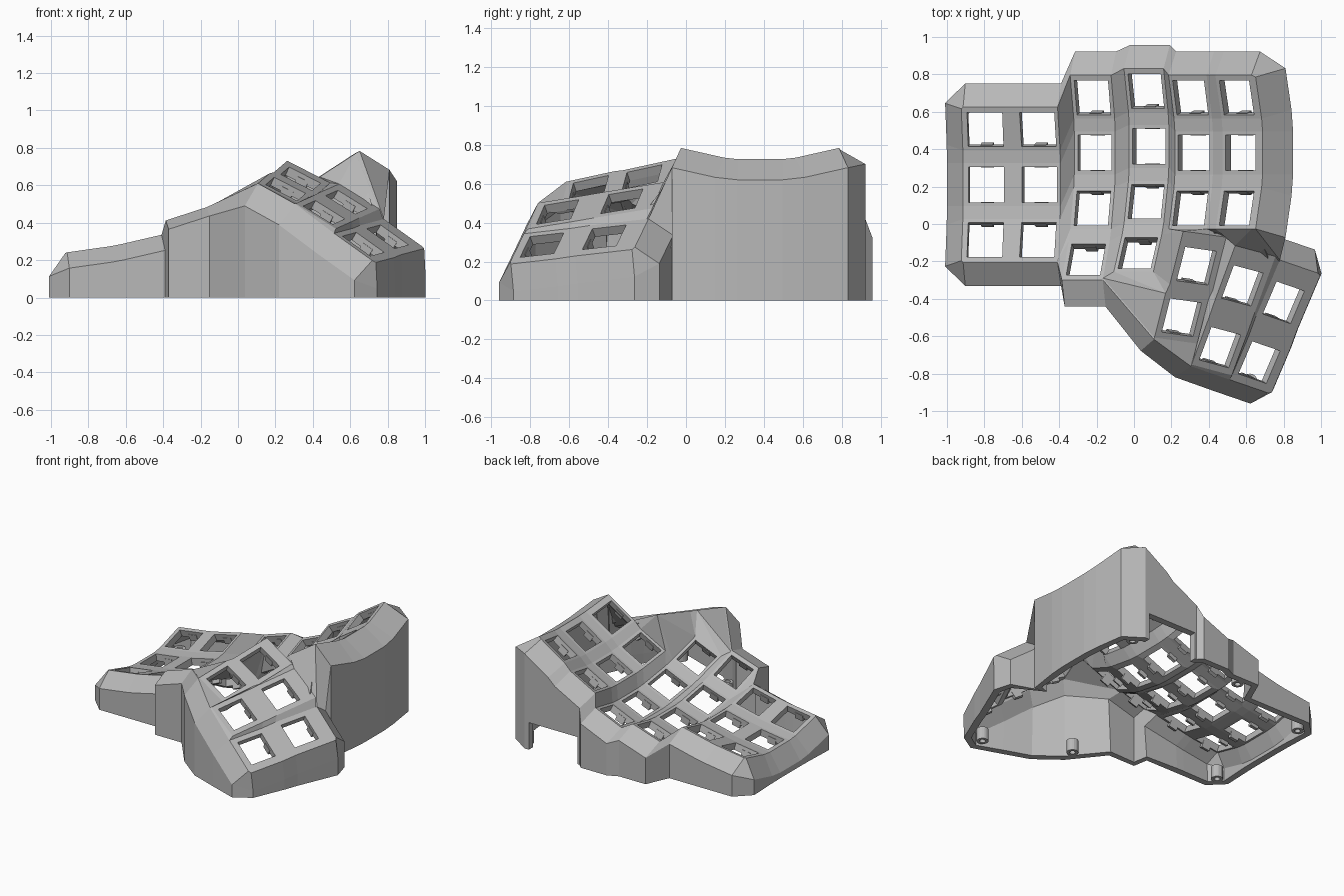
import bpy, bmesh
from math import radians
from mathutils import Matrix, Vector

cube = bpy.data.objects.get("Cube")
if cube:
    bpy.data.objects.remove(cube)

grey = bpy.data.materials.new("plain_grey")
grey.use_nodes = True
grey.diffuse_color = (0.48, 0.48, 0.48, 1)
grey.node_tree.nodes["Principled BSDF"].inputs["Base Color"].default_value = grey.diffuse_color


def make_object(name, bm):
    mesh = bpy.data.meshes.new(name)
    bm.to_mesh(mesh)
    bm.free()
    mesh.materials.append(grey)
    obj = bpy.data.objects.new(name, mesh)
    bpy.context.collection.objects.link(obj)
    return obj


HOLE, RADIUS = 0.095, 1.14
frames, extents = {}, {}

# Finger key frames: x, y, z of the middle row, sideways tilt, number of rows
COLUMNS = [(-0.79, 0.21, 0.187, 8, 3), (-0.505, 0.21, 0.24, 13, 3),
           (-0.21, 0.38, 0.243, 18, 4), (0.08, 0.415, 0.293, 23, 4),
           (0.32, 0.38, 0.483, 28, 3), (0.57, 0.38, 0.65, 33, 3)]
for c, (x, y, z, tilt, rows) in enumerate(COLUMNS):
    for r in range(rows):
        frames[c, r] = (Matrix.Translation((x, y, z))
                        @ Matrix.Rotation(radians(-tilt), 4, 'Y')
                        @ Matrix.Translation((0, 0, RADIUS))
                        @ Matrix.Rotation(radians(15 * (1 - r)), 4, 'X')
                        @ Matrix.Translation((0, 0, -RADIUS)))
        extents[c, r] = (0.115, 0.115, 0.115)

# Thumb key frames: each column has a heading and a sideways drop
THUMB = {"up": [(0.335, -0.225, 0.635), (0.58, -0.33, 0.51), (0.80, -0.42, 0.325)],
         "lo": [(0.255, -0.50, 0.58), (0.46, -0.66, 0.455), (0.67, -0.74, 0.285)]}
for i, (heading, drop) in enumerate(((-8, 27), (-15, 31), (-19, 34))):
    turn = Matrix.Rotation(radians(heading), 3, 'Z') @ Matrix.Rotation(radians(drop), 3, 'Y')
    ax = turn @ Vector((1, 0, 0))
    ay = Vector(THUMB["up"][i]) - Vector(THUMB["lo"][i])
    az = ax.cross(ay).normalized()
    ay = az.cross(ax)
    for row in THUMB:
        m = Matrix((ax, ay, az)).transposed().to_4x4()
        m.translation = THUMB[row][i]
        frames[row, i] = m
    extents["up", i] = (0.13, 0.18 if i == 0 else 0.2, 0.12)
    extents["lo", i] = (0.13, 0.12, 0.13)

SIGN = {"tl": (-1, 1), "tr": (1, 1), "br": (1, -1), "bl": (-1, -1)}
LOOP = list(SIGN)


def corner_local(key, cn):
    sx, sy = SIGN[cn]
    half, up, down = extents[key]
    return Vector((sx * half, up if sy > 0 else -down, 0))


bm = bmesh.new()
corner = {}


def face(verts):
    verts = list(dict.fromkeys(verts))
    if len(verts) > 2:
        bm.faces.new(verts)


def web(*refs):
    face([corner[k, cn] for k, cn in refs])


# Key plates with square holes
for key, m in frames.items():
    inner = []
    for cn in LOOP:
        corner[key, cn] = bm.verts.new(m @ corner_local(key, cn))
        sx, sy = SIGN[cn]
        inner.append(bm.verts.new(m @ Vector((sx * HOLE, sy * HOLE, 0))))
    for i in range(4):
        j = (i + 1) % 4
        face([corner[key, LOOP[i]], corner[key, LOOP[j]], inner[j], inner[i]])


# Webs between neighbouring plates
def join_grid(at):
    for (c, r), k in at.items():
        below, right, diag = at.get((c, r + 1)), at.get((c + 1, r)), at.get((c + 1, r + 1))
        if below:
            web((k, "bl"), (k, "br"), (below, "tr"), (below, "tl"))
        if right:
            web((k, "tr"), (right, "tl"), (right, "bl"), (k, "br"))
        if below and right and diag:
            web((k, "br"), (right, "bl"), (diag, "tl"), (below, "tr"))


join_grid({k: k for k in frames if k[0] not in THUMB})
join_grid({(i, j): (row, i) for j, row in enumerate(("up", "lo")) for i in range(3)})
web(((1, 2), "br"), ((2, 2), "bl"), ((2, 3), "tl"))
web(((1, 2), "br"), ((2, 3), "tl"), ((2, 3), "bl"))
web(((3, 2), "br"), ((4, 2), "bl"), ((3, 3), "tr"))

# Bridge between the finger area and the thumb cluster
fingers = [corner[k, cn] for k, cn in (
    ((2, 3), "br"), ((3, 3), "bl"), ((3, 3), "br"), ((3, 3), "tr"),
    ((4, 2), "bl"), ((4, 2), "br"), ((5, 2), "bl"), ((5, 2), "br"))]
thumb = [corner[("lo", 0), "bl"], corner[("lo", 0), "tl"], corner[("up", 0), "bl"]]
thumb += [corner[("up", i), cn] for i in range(2) for cn in ("tl", "tr")]
thumb.append(corner[("up", 2), "tl"])
i = j = 0
while i < len(fingers) - 1 or j < len(thumb) - 1:
    step_i = i < len(fingers) - 1 and (
        j == len(thumb) - 1 or (fingers[i + 1].co - thumb[j].co).length
        < (fingers[i].co - thumb[j + 1].co).length)
    if step_i:
        face([fingers[i], fingers[i + 1], thumb[j]])
        i += 1
    else:
        face([fingers[i], thumb[j + 1], thumb[j]])
        j += 1

# Outer wall styles: direction, lip reach, shoulder reach, shoulder depth
WALL = {"west": (-1, 0, 0.01, 0.113, 0.115), "south": (0, -1, 0.01, 0.11, 0.115),
        "north": (0, 1, 0.01, 0.11, 0.115), "thumb_side": (1, 0, 0.02, 0.1, 0.115),
        "tall_side": (1, 0, 0.025, 0.104, 0.178)}

# Rim corners in order; a corner without a style shares the wall of the next one
rim = [((0, r), cn, "west") for r in range(3) for cn in ("tl", "bl")]
rim += [((c, 2), cn, "south") for c in (0, 1) for cn in ("bl", "br")]
rim += [((2, 3), cn, "south") for cn in ("bl", "br")]
rim += [(("lo", 0), "bl", "south"), (("lo", 0), "br", None), (("lo", 1), "bl", "south"),
        (("lo", 1), "br", None), (("lo", 2), "bl", "south"), (("lo", 2), "br", "south")]
rim += [((row, 2), cn, "thumb_side") for row in ("lo", "up") for cn in ("br", "tr")]
rim += [(("up", 2), cn, "north") for cn in ("tr", "tl")]
rim += [((5, r), cn, "tall_side") for r in (2, 1, 0) for cn in ("br", "tr")]
rim += [((c, 0), cn, "north") for c in range(5, -1, -1) for cn in ("tr", "tl")]
strips = []
for key, cn, style in reversed(rim):
    if style:
        dx, dy, lip, reach, depth = WALL[style]
        base, m = corner_local(key, cn), frames[key]
        out = Vector((dx, dy, 0))
        top = m @ (base + out * lip)
        shoulder = m @ (base + out * reach - Vector((0, 0, depth)))
        foot = Vector((shoulder.x, shoulder.y, 0))
        wall = [bm.verts.new(p) for p in (top, shoulder, foot)]
    strips.append([corner[key, cn]] + wall)
for a, b in zip(strips, strips[1:] + strips[:1]):
    for k in range(3):
        face([a[k], b[k], b[k + 1], a[k + 1]])

bmesh.ops.recalc_face_normals(bm, faces=bm.faces[:])
bm.faces.ensure_lookup_table()
if bm.faces[0].normal.z < 0:
    bmesh.ops.reverse_faces(bm, faces=bm.faces[:])


# Connector notch at the foot of the back wall
def back_faces():
    return [f for f in bm.faces if abs(f.normal.z) < 0.05 and all(v.co.y > 0.8 for v in f.verts)]


for co, no in (((0.24, 0, 0), (1, 0, 0)), ((0.64, 0, 0), (1, 0, 0)), ((0, 0, 0.2), (0, 0, 1))):
    fs = back_faces()
    geom = fs + list({e for f in fs for e in f.edges}) + list({v for f in fs for v in f.verts})
    bmesh.ops.bisect_plane(bm, geom=geom, plane_co=co, plane_no=no)
notch = [f for f in back_faces() if 0.24 < f.calc_center_median().x < 0.64
         and f.calc_center_median().z < 0.2]
bmesh.ops.delete(bm, geom=notch, context='FACES')

case = make_object("case_shell", bm)
solid = case.modifiers.new("thickness", 'SOLIDIFY')
solid.thickness, solid.offset = 0.05, -1

# Clips under the front and back of every key hole
bm = bmesh.new()
for m in frames.values():
    for side in (-1, 1):
        place = (m @ Matrix.Translation((0, side * 0.104, -0.05))
                 @ Matrix.Diagonal((0.065, 0.024, 0.05, 1)))
        bmesh.ops.create_cube(bm, size=1, matrix=place)
make_object("switch_clips", bm)

# Hollow screw posts along the inside of the skirt
bm = bmesh.new()
for x, y in ((-0.91, 0.62), (-0.91, -0.22), (-0.2, 0.84), (0.71, 0.83), (0.06, -0.57), (0.62, -0.84)):
    rings = []
    for rad, z in ((0.04, 0), (0.04, 0.09), (0.02, 0.09), (0.02, 0)):
        ring = bmesh.ops.create_circle(bm, segments=16, radius=rad,
                                       matrix=Matrix.Translation((x, y, z)))["verts"]
        rings.append(ring)
    for a, b in zip(rings, rings[1:] + rings[:1]):
        for k in range(16):
            bm.faces.new((a[k], a[(k + 1) % 16], b[(k + 1) % 16], b[k]))
bmesh.ops.recalc_face_normals(bm, faces=bm.faces[:])
make_object("screw_posts", bm)
